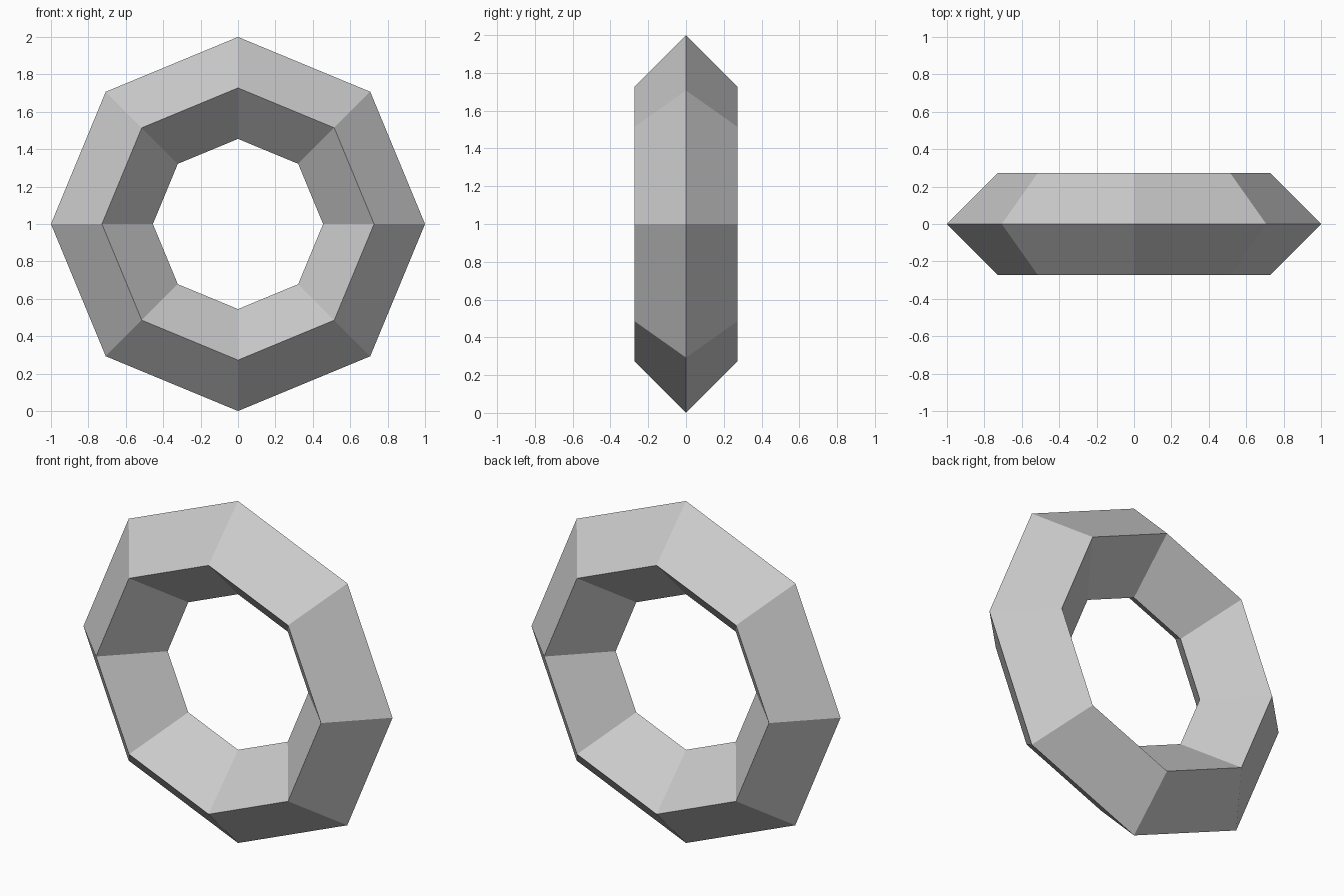
import bpy
from math import pi

if "Cube" in bpy.data.objects:
    bpy.data.objects.remove(bpy.data.objects["Cube"])

# Upright octagonal ring with a diamond cross-section
OUTER, INNER = 1.0, 0.455
bpy.ops.mesh.primitive_torus_add(
    major_segments=8, minor_segments=4,
    major_radius=(OUTER + INNER) / 2,
    minor_radius=(OUTER - INNER) / 2,
    location=(0, 0, OUTER), rotation=(pi / 2, 0, 0))
ring = bpy.context.object
ring.name = "faceted_ring"
bpy.ops.object.shade_flat()
